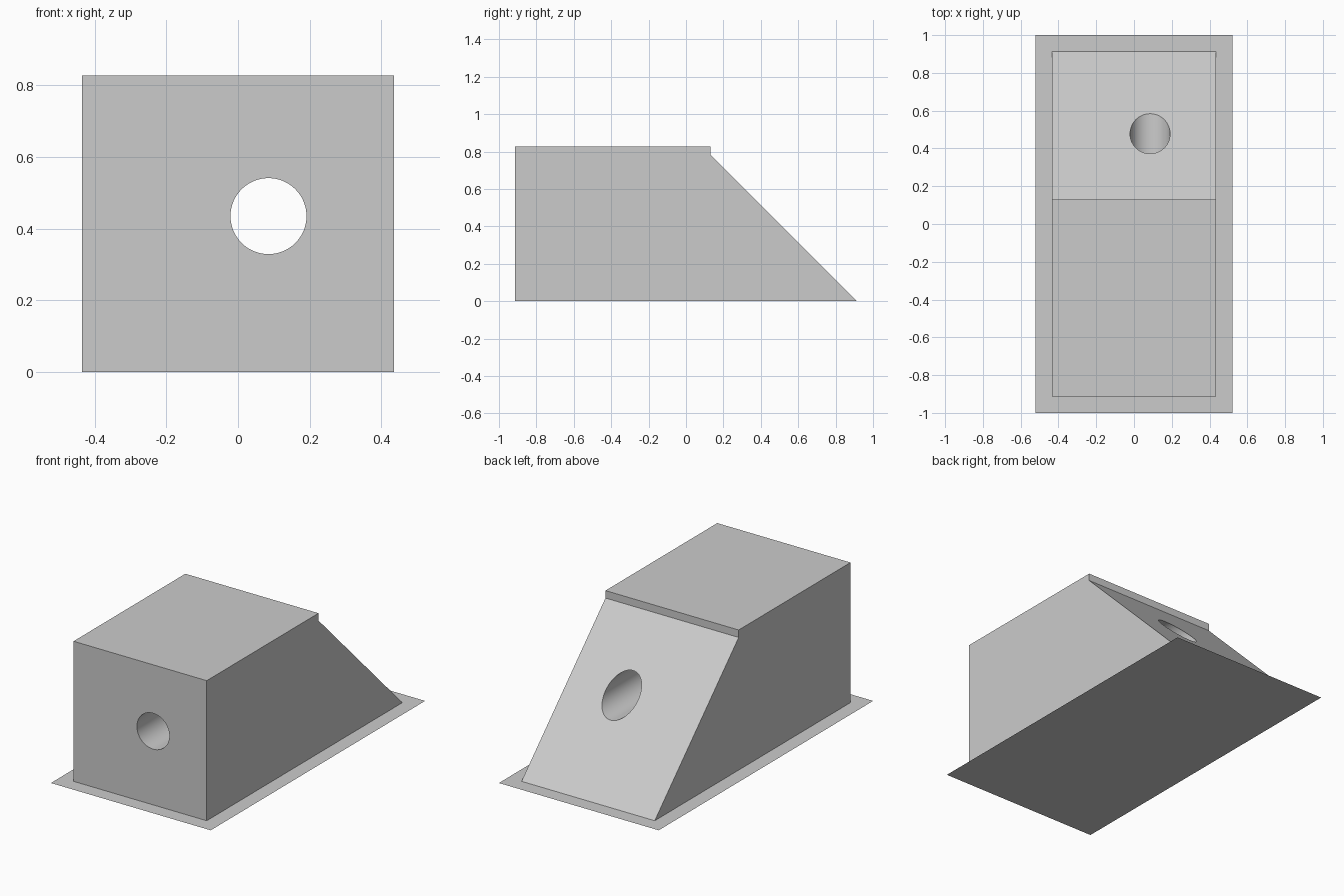
import bpy, bmesh, math

default = bpy.data.objects.get("Cube")
if default:
    bpy.data.objects.remove(default, do_unlink=True)

grey = bpy.data.materials.new("plain grey")
grey.use_nodes = True
colour = (0.6, 0.6, 0.6, 1)
grey.diffuse_color = colour
grey.node_tree.nodes["Principled BSDF"].inputs["Base Color"].default_value = colour


def add_object(name, bm):
    mesh = bpy.data.meshes.new(name)
    bm.to_mesh(mesh)
    bm.free()
    mesh.materials.append(grey)
    obj = bpy.data.objects.new(name, mesh)
    bpy.context.collection.objects.link(obj)
    return obj


# Flat sheet under the block
bm = bmesh.new()
sheet = [bm.verts.new((x, y, 0)) for x, y in
         ((-0.522, -1), (0.522, -1), (0.522, 1), (-0.522, 1))]
bm.faces.new(sheet)
add_object("base_sheet", bm)

# Block with a sloped back and a small step, extruded across x
half_width = 0.435
profile = [(-0.913, 0), (0.913, 0), (0.13, 0.783), (0.13, 0.827), (-0.913, 0.827)]
bm = bmesh.new()
side = bm.faces.new([bm.verts.new((-half_width, y, z)) for y, z in profile])
extruded = bmesh.ops.extrude_face_region(bm, geom=[side])
bmesh.ops.translate(bm, vec=(2 * half_width, 0, 0),
                    verts=[g for g in extruded["geom"] if isinstance(g, bmesh.types.BMVert)])
bmesh.ops.recalc_face_normals(bm, faces=bm.faces)
block = add_object("wedge_block", bm)

# Round bore running front to back
bpy.ops.mesh.primitive_cylinder_add(vertices=64, radius=0.106, depth=3,
                                    location=(0.085, 0, 0.435),
                                    rotation=(math.pi / 2, 0, 0))
cutter = bpy.context.object
cutter.name = "bore_cutter"
cutter.hide_render = True
cutter.data.materials.append(grey)

bore = block.modifiers.new("bore", "BOOLEAN")
bore.operation = "DIFFERENCE"
bore.solver = "EXACT"
bore.object = cutter
bpy.ops.object.select_all(action="DESELECT")
block.select_set(True)
bpy.context.view_layer.objects.active = block
bpy.ops.object.modifier_apply(modifier="bore")
bpy.data.objects.remove(cutter, do_unlink=True)

# Leave the underside to the sheet
bm = bmesh.new()
bm.from_mesh(block.data)
underside = [f for f in bm.faces if all(v.co.z < 0.001 for v in f.verts)]
bmesh.ops.delete(bm, geom=underside, context="FACES_ONLY")
bm.to_mesh(block.data)
bm.free()

bpy.ops.object.shade_smooth_by_angle(angle=math.radians(30))
